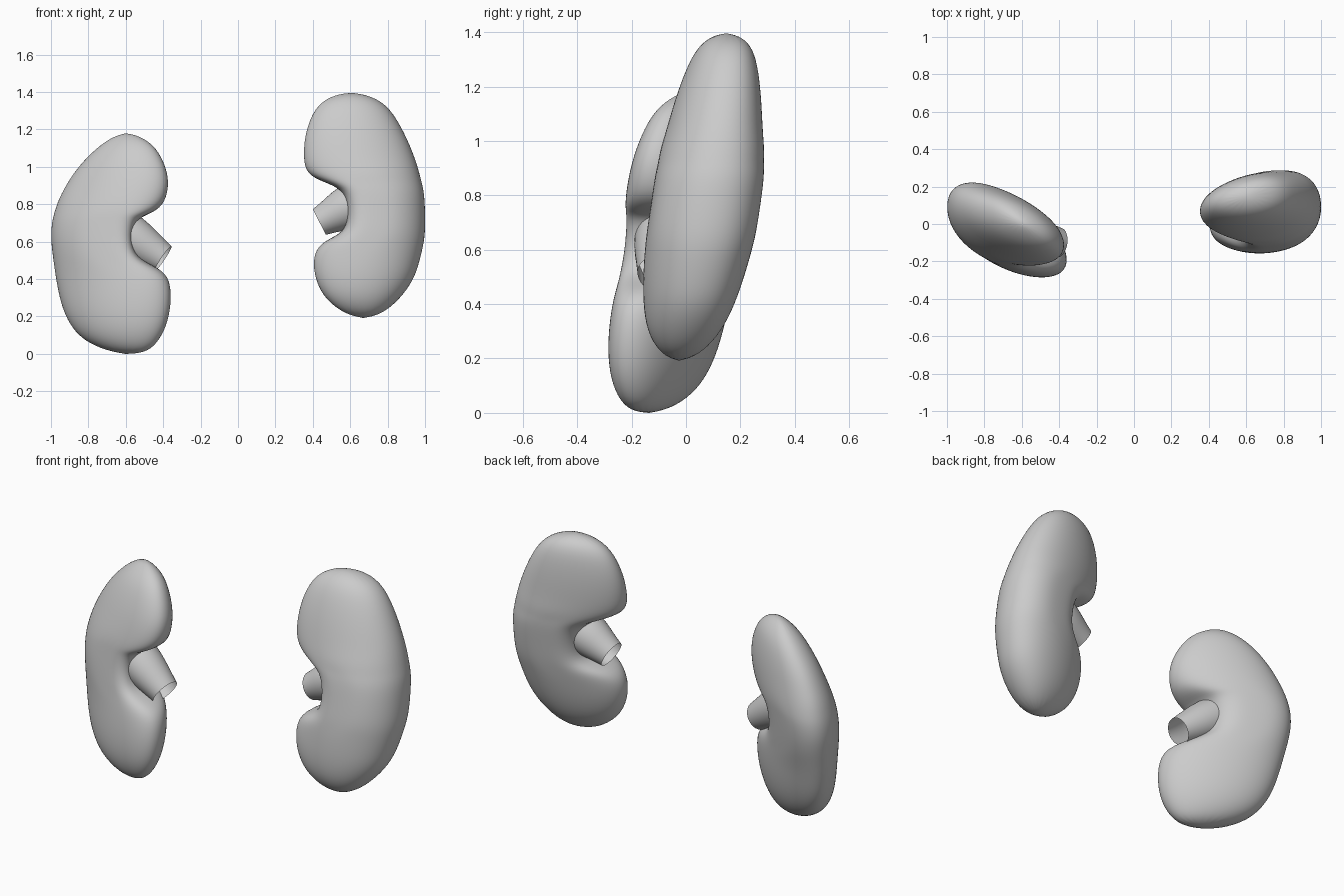
import bpy, bmesh, math
from mathutils import Vector

if "Cube" in bpy.data.objects:
    bpy.data.objects.remove(bpy.data.objects["Cube"])

SEG = 20


def finish(name, bm, level):
    bmesh.ops.recalc_face_normals(bm, faces=bm.faces[:])
    for f in bm.faces:
        f.smooth = True
    me = bpy.data.meshes.new(name)
    bm.to_mesh(me)
    bm.free()
    ob = bpy.data.objects.new(name, me)
    bpy.context.collection.objects.link(ob)
    m = ob.modifiers.new("smooth", 'SUBSURF')
    m.levels = m.render_levels = level
    return ob


def bridge(bm, rings):
    for a, b in zip(rings, rings[1:]):
        for i in range(SEG):
            j = (i + 1) % SEG
            bm.faces.new((a[i], a[j], b[j], b[i]))


def kidney(name, sections, poles, plane, egg, thick):
    """Loft sections between outer and inner silhouette rails; narrow
    sections inside the notch get a blunt, steep inner wall."""
    bm = bmesh.new()
    rings = []
    n = len(sections)
    for k, (xo, zo, xi, zi, t) in enumerate(sections):
        width = abs(xo - xi)
        blunt = 0
        if 3 < k < n - 4:
            blunt = min(1, max(0, (0.57 - width) / 0.12))
        ring = []
        for i in range(SEG):
            a = 2 * math.pi * i / SEG
            u, s = math.cos(a), math.sin(a)
            e = 0.92
            if u < 0:
                e -= 0.4 * blunt
                u = -abs(u) ** (1 - 0.4 * blunt)
            u *= 1.02
            x = (xo + xi) / 2 + u * (xo - xi) / 2
            z = (zo + zi) / 2 + u * (zo - zi) / 2
            y = math.copysign(abs(s) ** e, s) * t * thick
            y *= 1 + egg * (1 - blunt) * u
            ring.append(bm.verts.new((x, plane(x, z) + y, z)))
        rings.append(ring)
    bridge(bm, rings)
    for (x, z), ring in zip(poles, (rings[0], rings[-1])):
        tip = bm.verts.new((x, plane(x, z), z))
        for i in range(SEG):
            bm.faces.new((ring[i], ring[(i + 1) % SEG], tip))
    return finish(name, bm, 2)


def tube(name, path):
    """Open funnel: list of (centre, radius) along a straight axis."""
    bm = bmesh.new()
    axis = Vector(path[-1][0]) - Vector(path[0][0])
    q = axis.to_track_quat('Z', 'Y')
    rings = []
    for c, r in path:
        rings.append([bm.verts.new(Vector(c) + q @ Vector((
            r * math.cos(2 * math.pi * i / SEG),
            r * math.sin(2 * math.pi * i / SEG), 0))) for i in range(SEG)])
    bridge(bm, rings)
    return finish(name, bm, 1)


# kidney on the +x side: outer x, z, inner x, z, half thickness
kidney("kidney_upper", [
    (.72, 1.375, .50, 1.38, .065), (.81, 1.32, .41, 1.32, .11),
    (.89, 1.18, .355, 1.17, .145), (.94, 1.06, .35, 1.02, .165),
    (.965, .98, .38, .95, .18), (.98, .92, .49, .91, .185),
    (.995, .86, .57, .87, .19), (1.0, .75, .59, .75, .19),
    (1.0, .64, .575, .65, .19), (.985, .56, .46, .605, .185),
    (.965, .48, .405, .54, .175), (.935, .39, .405, .43, .16),
    (.865, .295, .45, .31, .13), (.78, .22, .55, .225, .075)],
    [(.61, 1.4), (.67, .185)],
    lambda x, z: .067 + .15 * (z - .8) + .12 * (x - .68), .15, 1.05)

# kidney on the -x side
kidney("kidney_lower", [
    (-.69, 1.15, -.52, 1.16, .05), (-.78, 1.08, -.44, 1.11, .10),
    (-.87, .98, -.38, .99, .135), (-.925, .89, -.37, .89, .155),
    (-.96, .82, -.40, .79, .17), (-.98, .76, -.48, .745, .175),
    (-.995, .70, -.55, .72, .175), (-1.0, .62, -.57, .61, .175),
    (-.99, .53, -.545, .515, .172), (-.98, .46, -.45, .47, .17),
    (-.965, .36, -.37, .42, .165), (-.94, .25, -.355, .30, .16),
    (-.90, .16, -.375, .17, .145), (-.84, .085, -.42, .075, .115),
    (-.74, .03, -.48, .012, .07)],
    [(-.60, 1.185), (-.60, -.005)],
    lambda x, z: -.045 - .38 * (x + .65) + .12 * (z - .6), .06, 1.1)

# open collecting tubes leaving each inner notch
tube("tube_upper", [((.61, .065, .795), .12), ((.56, .065, .77), .115),
                    ((.49, .065, .733), .092), ((.435, .065, .705), .078)])
tube("tube_lower", [((-.60, -.07, .645), .12), ((-.54, -.08, .605), .115),
                    ((-.46, -.09, .55), .095), ((-.40, -.10, .51), .08)])
